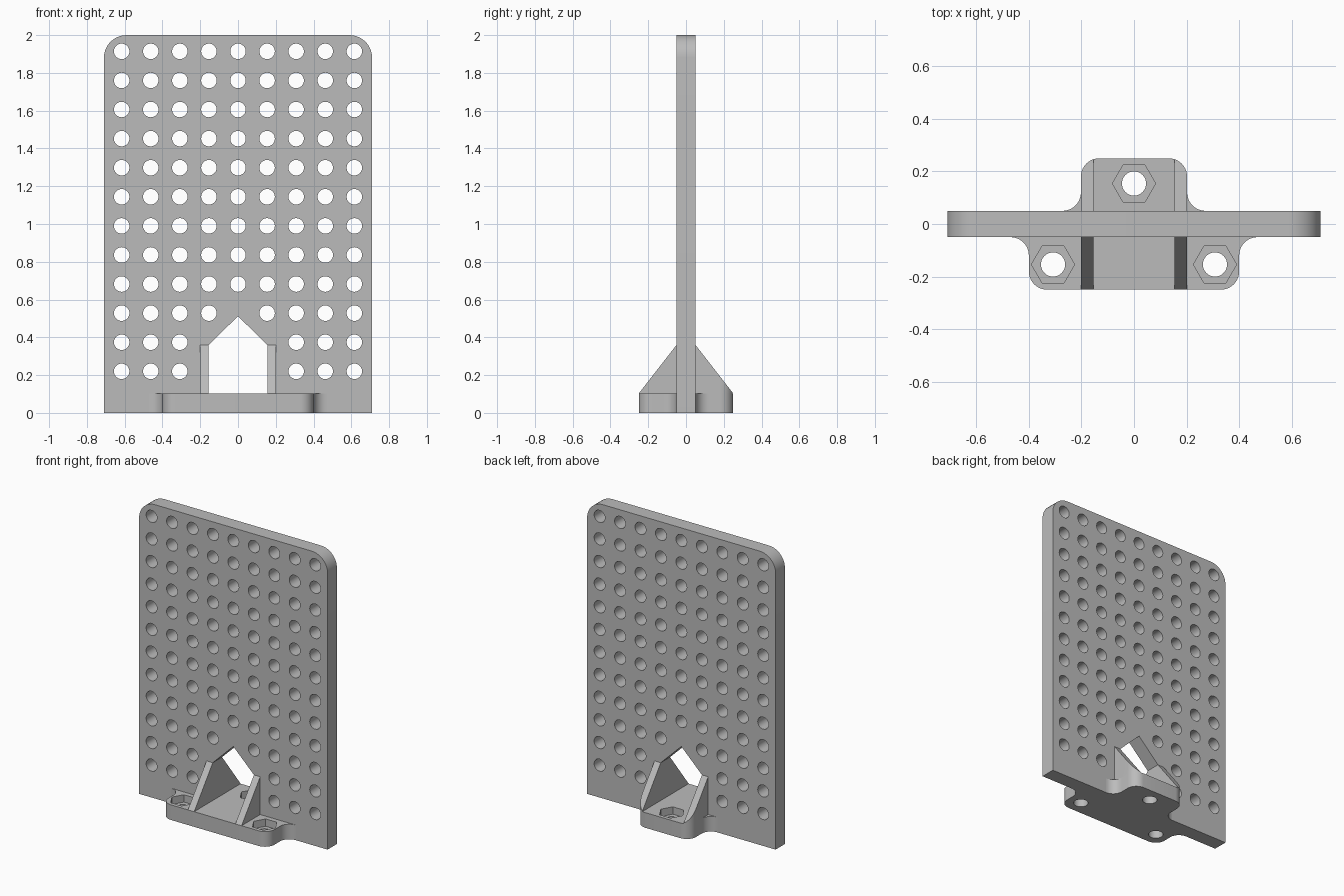
import bpy, bmesh
from math import pi, cos, sin
from mathutils import Vector

cube = bpy.data.objects.get("Cube")
if cube:
    bpy.data.objects.remove(cube, do_unlink=True)

# Main dimensions
HALF_W, HALF_T, HEIGHT = 0.71, 0.05, 2.0
PITCH, DEPTH, BASE_H = 0.154, 0.25, 0.103
FILLET = 0.07
IN_X, OUT_X, SHOULDER, APEX = 0.155, 0.202, 0.36, 0.512

grey = bpy.data.materials.new("light grey")
grey.use_nodes = True
colour = (0.5, 0.5, 0.5, 1)
grey.diffuse_color = colour
grey.node_tree.nodes["Principled BSDF"].inputs["Base Color"].default_value = colour

# Placement of a 2D profile point (u, v) at extrusion depth w
FRONT = lambda u, v, w: Vector((u, w, v))
TOP = lambda u, v, w: Vector((u, v, w))
SIDE = lambda u, v, w: Vector((w, u, v))


def arc(cx, cy, r, start, end, steps=10):
    angles = [start + (end - start) * i / steps for i in range(steps + 1)]
    return [(cx + r * cos(a), cy + r * sin(a)) for a in angles]


def circle(cx, cy, r, sides=32):
    return arc(cx, cy, r, 0, 2 * pi, sides)[:-1]


def prisms(name, profiles, place, lo, hi):
    """One object holding an extruded solid for every profile."""
    bm = bmesh.new()
    for pts in profiles:
        a = [bm.verts.new(place(u, v, lo)) for u, v in pts]
        b = [bm.verts.new(place(u, v, hi)) for u, v in pts]
        bm.faces.new(a)
        bm.faces.new(b[::-1])
        for i in range(len(pts)):
            j = (i + 1) % len(pts)
            bm.faces.new((a[i], b[i], b[j], a[j]))
    bmesh.ops.recalc_face_normals(bm, faces=bm.faces)
    mesh = bpy.data.meshes.new(name)
    bm.to_mesh(mesh)
    bm.free()
    mesh.materials.append(grey)
    obj = bpy.data.objects.new(name, mesh)
    bpy.context.collection.objects.link(obj)
    return obj


def select_only(obj):
    bpy.ops.object.select_all(action='DESELECT')
    obj.select_set(True)
    bpy.context.view_layer.objects.active = obj


def boolean(obj, cutter, operation='DIFFERENCE'):
    mod = obj.modifiers.new("cut", 'BOOLEAN')
    mod.operation, mod.solver, mod.object = operation, 'EXACT', cutter
    select_only(obj)
    bpy.ops.object.modifier_apply(modifier=mod.name)
    bpy.data.objects.remove(cutter, do_unlink=True)


def smooth(obj):
    select_only(obj)
    bpy.ops.object.shade_smooth_by_angle(angle=pi / 6)


# Upright panel with rounded top corners
R = 0.12
panel = prisms("panel", [[(-HALF_W, 0), (HALF_W, 0)]
               + arc(HALF_W - R, HEIGHT - R, R, 0, pi / 2)
               + arc(R - HALF_W, HEIGHT - R, R, pi / 2, pi)],
               FRONT, -HALF_T, HALF_T)

# Grid of round holes, left out around the house-shaped opening
holes = []
for row in range(12):
    for col in range(-4, 5):
        if (row < 2 and abs(col) < 2) or (row == 2 and col == 0):
            continue
        holes.append(circle(col * PITCH, 0.22 + row * PITCH, 0.041))
opening = [(-IN_X, BASE_H), (IN_X, BASE_H), (IN_X, SHOULDER), (0, APEX), (-IN_X, SHOULDER)]
boolean(panel, prisms("panel_cutter", holes + [opening], FRONT, -0.2, 0.2))
smooth(panel)


def flange_outline(half_w, side):
    """Tab with rounded outer corners and concave fillets against the panel."""
    r = FILLET
    right = (arc(half_w + r, HALF_T + r, r, 1.5 * pi, pi)
             + arc(half_w - r, DEPTH - r, r, 0, pi / 2))
    pts = right + [(-x, y) for x, y in reversed(right)]
    return [(x, y * side) for x, y in pts]


# Base flanges with bolt holes and hexagonal nut pockets
for name, half_w, side, bolts in (("front_flange", 0.40, -1, (-2 * PITCH, 2 * PITCH)),
                                  ("back_flange", OUT_X, 1, (0,))):
    flange = prisms(name, [flange_outline(half_w, side)], TOP, 0, BASE_H)
    y = side * PITCH
    boolean(flange, prisms("bolt_cutter", [circle(x, y, 0.046) for x in bolts], TOP, -0.1, 0.2))
    boolean(flange, prisms("nut_cutter", [circle(x, y, 0.082, 6) for x in bolts], TOP, 0.053, 0.2))
    smooth(flange)

# Triangular gussets on both faces, beside the opening
for side, face in ((-1, "front"), (1, "back")):
    profile = [(side * HALF_T, BASE_H), (side * DEPTH, BASE_H), (side * HALF_T, SHOULDER)]
    for s, hand in ((-1, "right"), (1, "left")):
        gusset = prisms(f"{face}_{hand}_gusset", [profile], SIDE, s * IN_X, s * OUT_X)
        if side == 1:
            # Follow the rounded corner of the back flange
            clip = prisms("corner_clip", [flange_outline(OUT_X, 1)], TOP, 0, 0.5)
            boolean(gusset, clip, 'INTERSECT')
        smooth(gusset)
